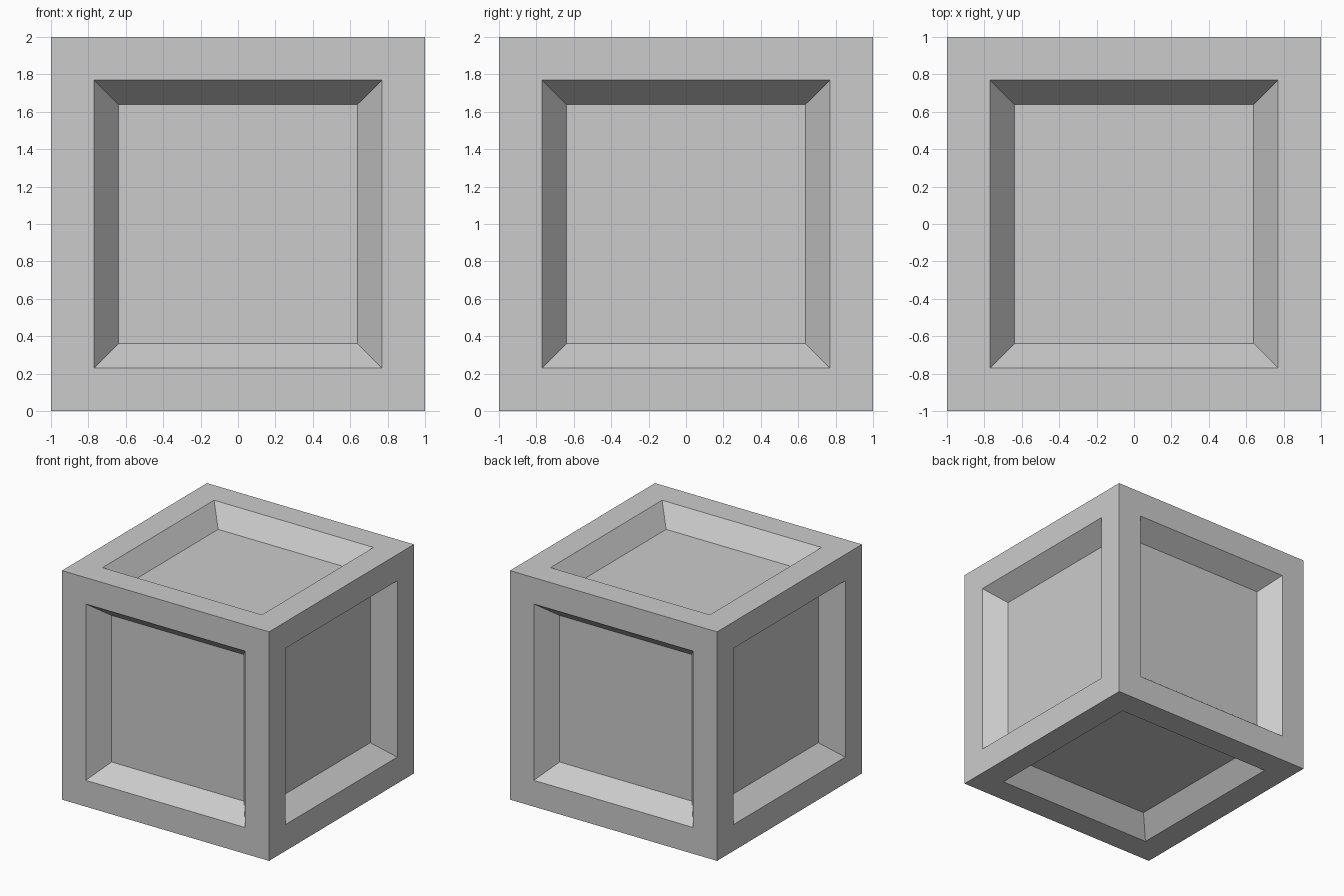
import bpy, bmesh
from mathutils import Matrix

if "Cube" in bpy.data.objects:
    bpy.data.objects.remove(bpy.data.objects["Cube"])

# Crate: a cube whose six faces each hold a bevelled recessed panel
bm = bmesh.new()
bmesh.ops.create_cube(bm, size=2.0, matrix=Matrix.Translation((0, 0, 1)))
panels = bm.faces[:]

# Flat frame border, then sloped walls down to the sunken panel
bmesh.ops.inset_individual(bm, faces=panels, thickness=0.23, use_even_offset=True)
bmesh.ops.inset_individual(bm, faces=panels, thickness=0.13, depth=-0.17, use_even_offset=True)

mesh = bpy.data.meshes.new("crate")
bm.to_mesh(mesh)
bm.free()
bpy.context.collection.objects.link(bpy.data.objects.new("crate", mesh))
